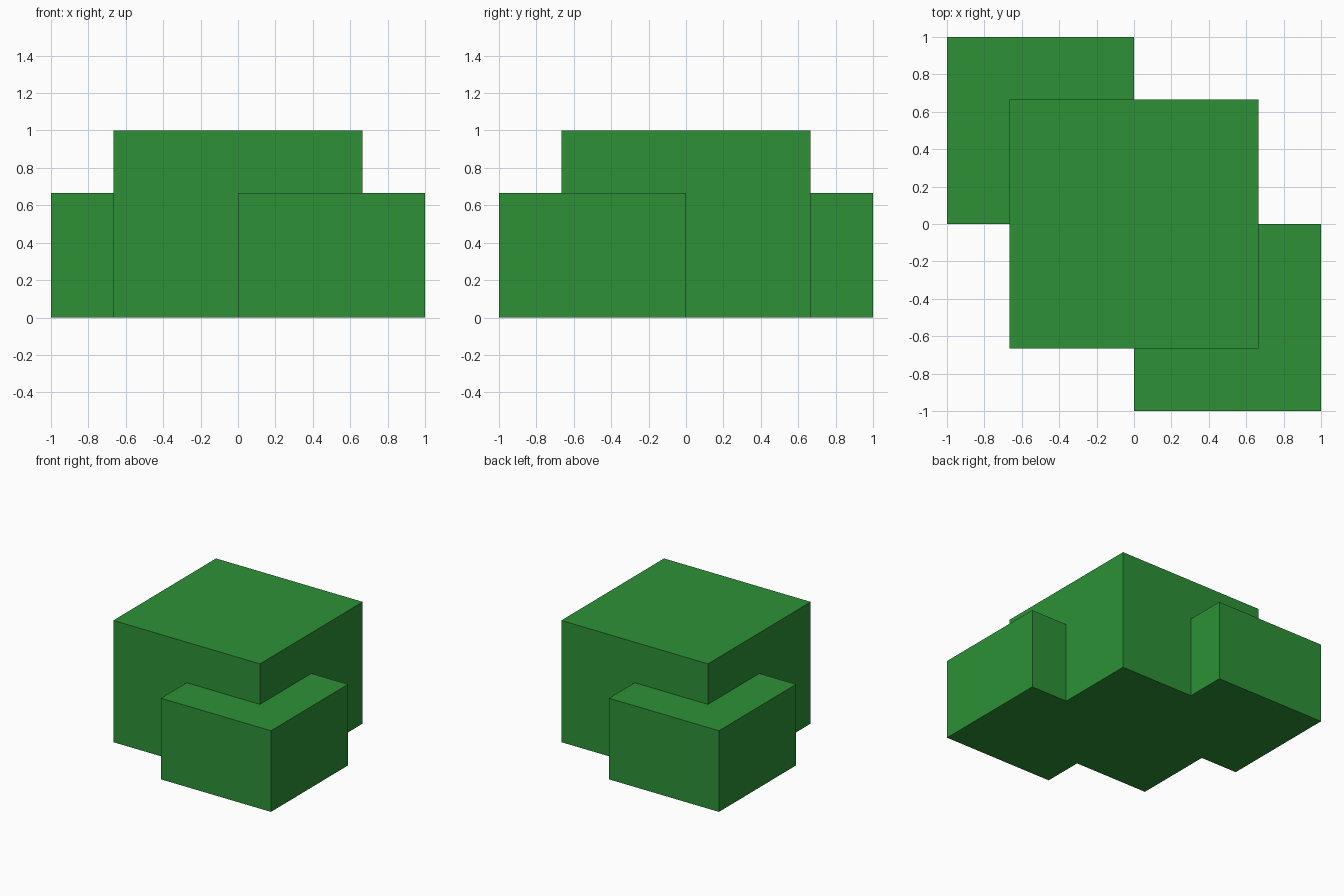
import bpy

if "Cube" in bpy.data.objects:
    bpy.data.objects.remove(bpy.data.objects["Cube"])

# Single leafy green colour
green = bpy.data.materials.new("leaf_green")
green.diffuse_color = (0.026, 0.283, 0.037, 1.0)
green.use_nodes = True
green.node_tree.nodes["Principled BSDF"].inputs["Base Color"].default_value = green.diffuse_color


def box(name, lo, hi):
    """Axis-aligned box between two corners."""
    centre = [(a + b) / 2 for a, b in zip(lo, hi)]
    size = [b - a for a, b in zip(lo, hi)]
    bpy.ops.mesh.primitive_cube_add(size=1, location=centre)
    obj = bpy.context.object
    obj.name = name
    obj.scale = size
    bpy.ops.object.transform_apply(location=True, rotation=False, scale=True)
    obj.data.materials.append(green)
    return obj


# Tall central block
T = 2 / 3
bush = box("bush", (-T, -T, 0), (T, T, 1))

# Lower blocks on two opposite corners, fused into the centre
for side in (-1, 1):
    x0, x1 = sorted((0, side))
    y0, y1 = sorted((0, -side))
    corner = box("corner_block", (x0, y0, 0), (x1, y1, T))
    bpy.context.view_layer.objects.active = bush
    union = bush.modifiers.new("union", 'BOOLEAN')
    union.operation = 'UNION'
    union.solver = 'EXACT'
    union.object = corner
    bpy.ops.object.modifier_apply(modifier=union.name)
    bpy.data.objects.remove(corner, do_unlink=True)
